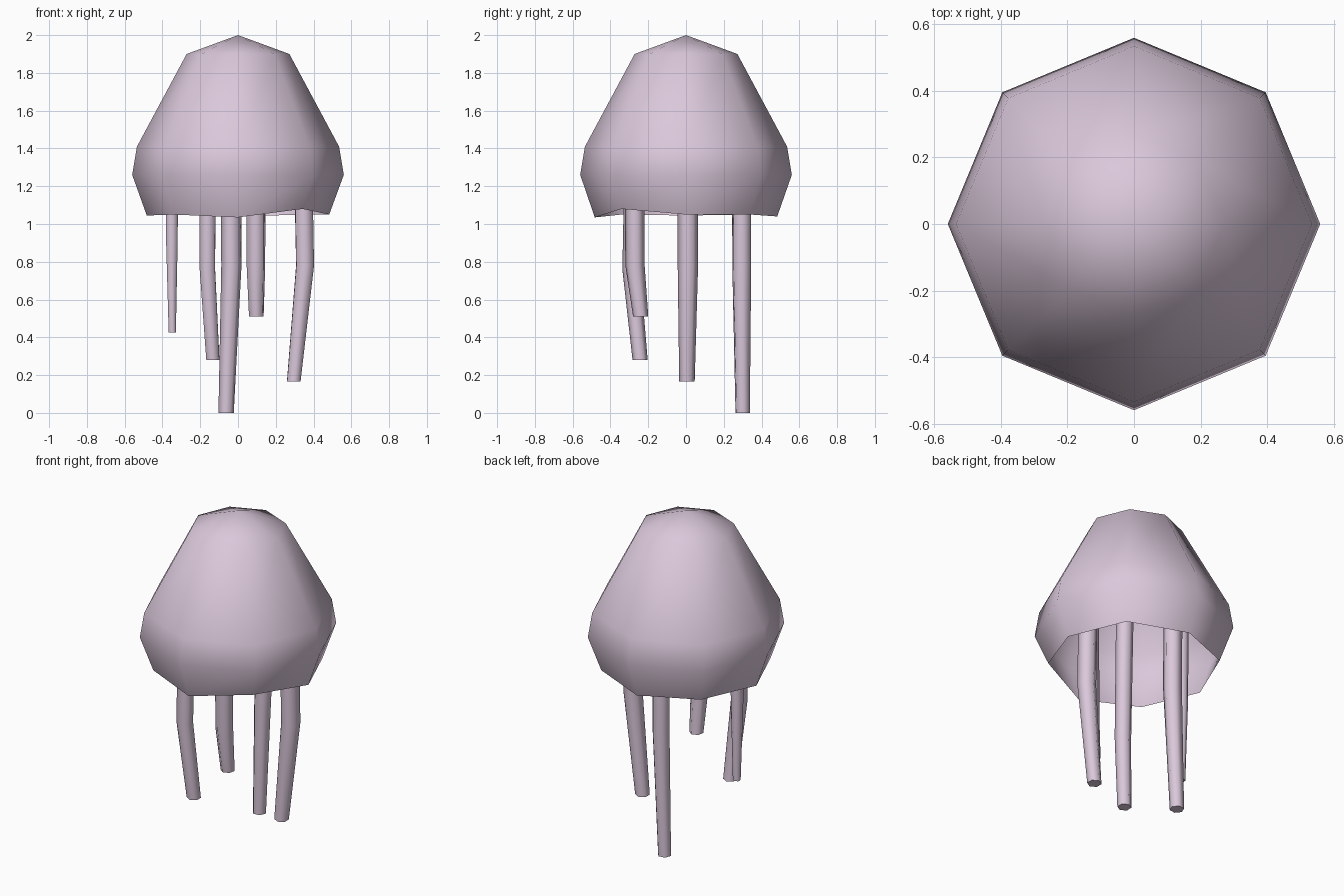
import bpy, bmesh, math

if "Cube" in bpy.data.objects:
    bpy.data.objects.remove(bpy.data.objects["Cube"])

lilac = bpy.data.materials.new("pale_lilac")
lilac.diffuse_color = (0.70, 0.575, 0.70, 1)
lilac.use_nodes = True
lilac.node_tree.nodes["Principled BSDF"].inputs["Base Color"].default_value = lilac.diffuse_color


def finish(bm, name, smooth_caps):
    mesh = bpy.data.meshes.new(name)
    bmesh.ops.recalc_face_normals(bm, faces=bm.faces)
    for f in bm.faces:
        f.smooth = smooth_caps or len(f.verts) == 4
    bm.to_mesh(mesh)
    bm.free()
    if not smooth_caps:
        # keep the cut ends of the tentacles crisp
        caps = {k for p in mesh.polygons if len(p.vertices) > 4 for k in p.edge_keys}
        for e in mesh.edges:
            e.use_edge_sharp = e.key in caps
    mesh.materials.append(lilac)
    obj = bpy.data.objects.new(name, mesh)
    bpy.context.collection.objects.link(obj)


def bridge(bm, a, b):
    n = len(a)
    for i in range(n):
        bm.faces.new((a[i], a[(i + 1) % n], b[(i + 1) % n], b[i]))


# Bell: open eight-sided dome with a slightly wavy rim
bm = bmesh.new()
rim_wave = [1.05, 1.05, 1.04, 1.05, 1.045, 1.05, 1.035, 1.08]
rings = []
for r, z in [(0.483, None), (0.56, 1.26), (0.535, 1.41), (0.272, 1.90)]:
    rings.append([bm.verts.new((r * math.cos(i * math.pi / 4),
                                r * math.sin(i * math.pi / 4),
                                rim_wave[i] if z is None else z)) for i in range(8)])
for a, b in zip(rings, rings[1:]):
    bridge(bm, a, b)
apex = bm.verts.new((0, 0, 2))
for i in range(8):
    bm.faces.new((rings[-1][i], rings[-1][(i + 1) % 8], apex))
finish(bm, "bell", True)


# Tentacles: tapered six-sided tubes, each with one bend
def tentacle(name, path, radii):
    bm = bmesh.new()
    turn = math.atan2(path[0][1], path[0][0]) + math.pi / 2
    loops = []
    for (x, y, z), r in zip(path, radii):
        loops.append([bm.verts.new((x + r * math.cos(turn + i * math.pi / 3),
                                    y + r * math.sin(turn + i * math.pi / 3), z))
                      for i in range(6)])
    for a, b in zip(loops, loops[1:]):
        bridge(bm, a, b)
    bm.faces.new(loops[0])
    bm.faces.new(loops[-1])
    finish(bm, name, False)


thick = (0.055, 0.054, 0.041)
tentacle("tentacle_right", [(0.34, 0.01, 1.6), (0.355, 0.01, 0.78), (0.295, 0.005, 0.165)], thick)
tentacle("tentacle_back", [(-0.04, 0.295, 1.6), (-0.035, 0.295, 0.78), (-0.063, 0.30, 0)], thick)
tentacle("tentacle_left", [(-0.35, 0, 1.6), (-0.35, 0, 0.9), (-0.348, 0, 0.425)],
         (0.042, 0.035, 0.022))
tentacle("tentacle_front_left", [(-0.16, -0.27, 1.6), (-0.162, -0.29, 0.76), (-0.133, -0.243, 0.28)],
         (0.05, 0.047, 0.04))
tentacle("tentacle_front_right", [(0.095, -0.275, 1.6), (0.095, -0.27, 0.78), (0.097, -0.24, 0.51)],
         (0.053, 0.052, 0.041))
